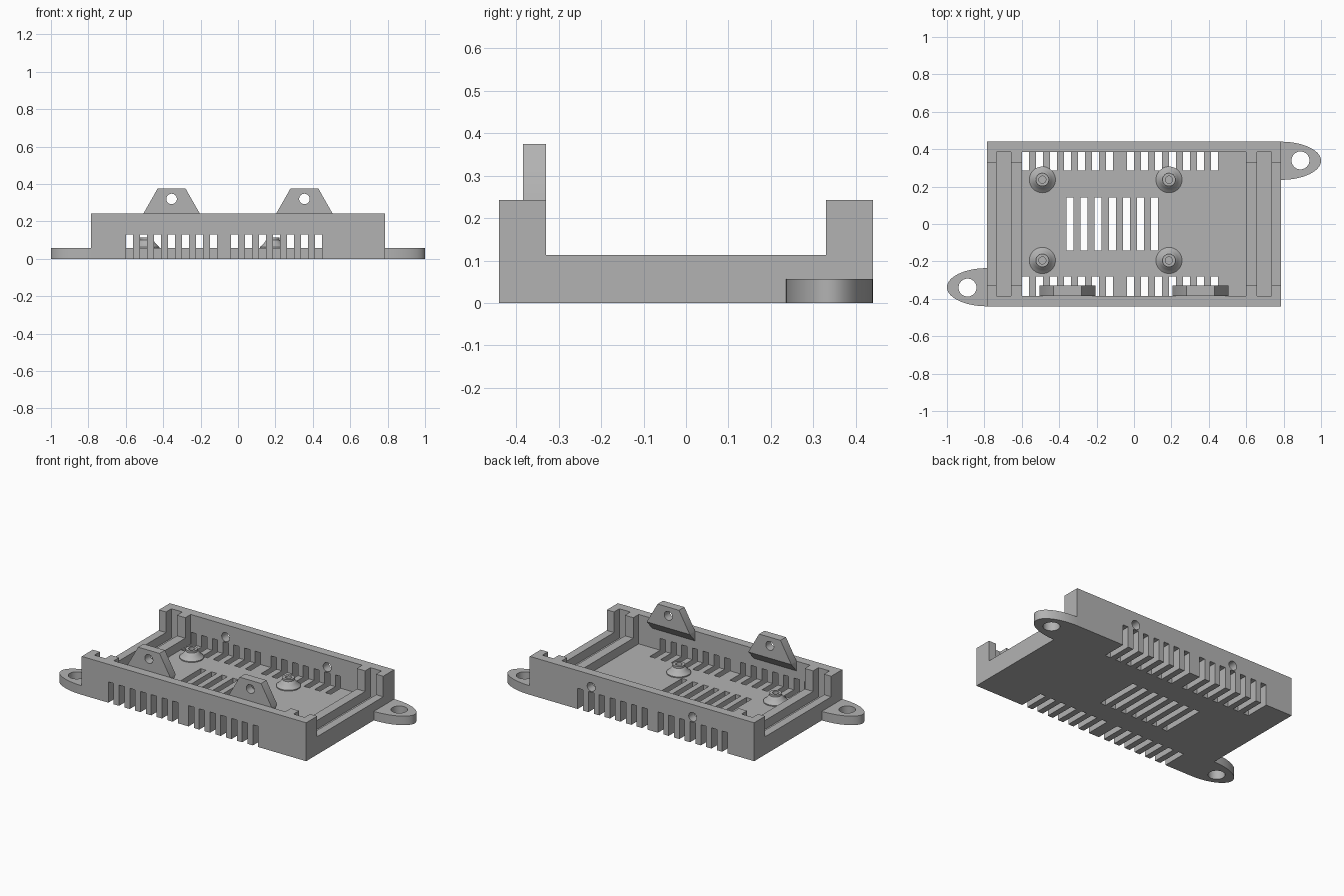
import bpy, bmesh, math
from mathutils import Matrix, Vector

if "Cube" in bpy.data.objects:
    bpy.data.objects.remove(bpy.data.objects["Cube"])

gray = bpy.data.materials.new("plain gray")
gray.use_nodes = True
gray.diffuse_color = (0.45, 0.45, 0.45, 1)
gray.node_tree.nodes["Principled BSDF"].inputs["Base Color"].default_value = (0.45, 0.45, 0.45, 1)

HX, HY, TOP = 0.785, 0.44, 0.243
FLOOR, SILL, INNER, POST = 0.057, 0.113, 0.384, 0.33
PITCH, SLOT = 0.075, 0.0375
TAB_X = 0.355


def add_box(bm, x0, x1, y0, y1, z0, z1):
    size = Matrix.Diagonal((x1 - x0, y1 - y0, z1 - z0, 1))
    mid = Vector(((x0 + x1) / 2, (y0 + y1) / 2, (z0 + z1) / 2))
    bmesh.ops.create_cube(bm, size=1, matrix=Matrix.Translation(mid) @ size)


def add_cylinder(bm, center, radius, depth, along_y=False):
    turn = Matrix.Rotation(math.pi / 2 if along_y else 0, 4, 'X')
    bmesh.ops.create_cone(bm, cap_ends=True, segments=40, radius1=radius, radius2=radius,
                          depth=depth, matrix=Matrix.Translation(center) @ turn)


def add_prism(bm, points, offset):
    face = bm.faces.new([bm.verts.new(p) for p in points])
    moved = bmesh.ops.extrude_face_region(bm, geom=[face])["geom"]
    bmesh.ops.translate(bm, vec=offset, verts=[v for v in moved if isinstance(v, bmesh.types.BMVert)])


def make(name, bm):
    bmesh.ops.recalc_face_normals(bm, faces=bm.faces)
    mesh = bpy.data.meshes.new(name)
    bm.to_mesh(mesh)
    bm.free()
    mesh.materials.append(gray)
    obj = bpy.data.objects.new(name, mesh)
    bpy.context.collection.objects.link(obj)
    return obj


def select(obj):
    bpy.ops.object.select_all(action='DESELECT')
    obj.select_set(True)
    bpy.context.view_layer.objects.active = obj


def cut(obj, bm):
    cutter = make("cutter", bm)
    cutter.hide_render = True
    mod = obj.modifiers.new("cut", 'BOOLEAN')
    mod.operation, mod.solver, mod.object = 'DIFFERENCE', 'EXACT', cutter
    mod.use_self = True
    select(obj)
    bpy.ops.object.modifier_apply(modifier=mod.name)
    bpy.data.objects.remove(cutter)


def smooth(obj):
    select(obj)
    bpy.ops.object.shade_smooth_by_angle(angle=math.radians(35))


# Tray: solid block, then hollowed
bm = bmesh.new()
add_box(bm, -HX, HX, -HY, HY, 0, TOP)
tray = make("tray", bm)

# Interior, panel grooves and low end sills
bm = bmesh.new()
add_box(bm, -0.6, 0.6, -INNER, INNER, FLOOR, 0.5)
for x in (-0.735, 0.658):
    add_box(bm, x, x + 0.077, -INNER, INNER, FLOOR, 0.5)
cut(tray, bm)
bm = bmesh.new()
add_box(bm, -1, 1, -POST, POST, SILL, 0.6)
cut(tray, bm)

# Vent slots in the walls and floor, screw holes in the back wall
bm = bmesh.new()
for i in range(7):
    for start in (-0.599, -0.038):
        x = start + i * PITCH
        add_box(bm, x, x + SLOT, -0.6, -0.28, -0.1, 0.131)
        add_box(bm, x, x + SLOT, 0.285, 0.6, -0.1, 0.131)
    x = -0.36 + i * PITCH
    add_box(bm, x, x + SLOT, -0.142, 0.142, -0.1, 0.08)
for x in (-TAB_X, TAB_X):
    add_cylinder(bm, (x, HY, 0.165), 0.028, 0.3, True)
cut(tray, bm)
smooth(tray)

# Mounting ears: half ellipses on opposite corners
for side, name in ((1, "left_mounting_ear"), (-1, "right_mounting_ear")):
    bm = bmesh.new()
    steps = [-math.pi / 2 + math.pi * i / 40 for i in range(41)]
    add_prism(bm, [(side * (HX + 0.215 * math.cos(a)), side * (0.338 + 0.102 * math.sin(a)), 0)
                   for a in steps], (0, 0, FLOOR))
    ear = make(name, bm)
    bm = bmesh.new()
    add_cylinder(bm, (side * 0.89, side * 0.34, 0), 0.048, 0.4)
    cut(ear, bm)
    smooth(ear)

# Front screw tabs with sloped supports beneath
for x, name in ((TAB_X, "left_screw_tab"), (-TAB_X, "right_screw_tab")):
    bm = bmesh.new()
    outline = [(-0.15, 0.18), (0.15, 0.18), (0.15, TOP), (0.075, 0.375), (-0.075, 0.375), (-0.15, TOP)]
    add_prism(bm, [(x + px, -INNER, pz) for px, pz in outline], (0, INNER - POST, 0))
    tab = make(name, bm)
    bm = bmesh.new()
    add_cylinder(bm, (x, -0.36, 0.32), 0.028, 0.3, True)
    add_prism(bm, [(x - 0.3, -INNER - 0.01, 0.17), (x - 0.3, -POST + 0.01, TOP + 0.01),
                   (x - 0.3, -POST + 0.01, 0.1), (x - 0.3, -INNER - 0.01, 0.1)], (0.6, 0, 0))
    cut(tab, bm)
    smooth(tab)

# Standoffs: flared posts with a blind screw hole
profile = [(0.07, FLOOR - 0.002), (0.07, 0.063), (0.058, 0.073), (0.047, 0.085), (0.038, 0.098),
           (0.035, 0.1), (0.035, 0.113), (0.019, 0.113), (0.019, FLOOR)]
for x in (-0.49, 0.187):
    for y in (-0.195, 0.237):
        bm = bmesh.new()
        verts = [bm.verts.new((r, 0, z)) for r, z in profile]
        edges = [bm.edges.new(pair) for pair in zip(verts, verts[1:] + verts[:1])]
        bmesh.ops.spin(bm, geom=verts + edges, axis=(0, 0, 1), cent=(0, 0, 0),
                       steps=36, angle=math.tau)
        bmesh.ops.remove_doubles(bm, verts=bm.verts, dist=0.0001)
        post = make("standoff", bm)
        post.location = (x, y, 0)
        smooth(post)
